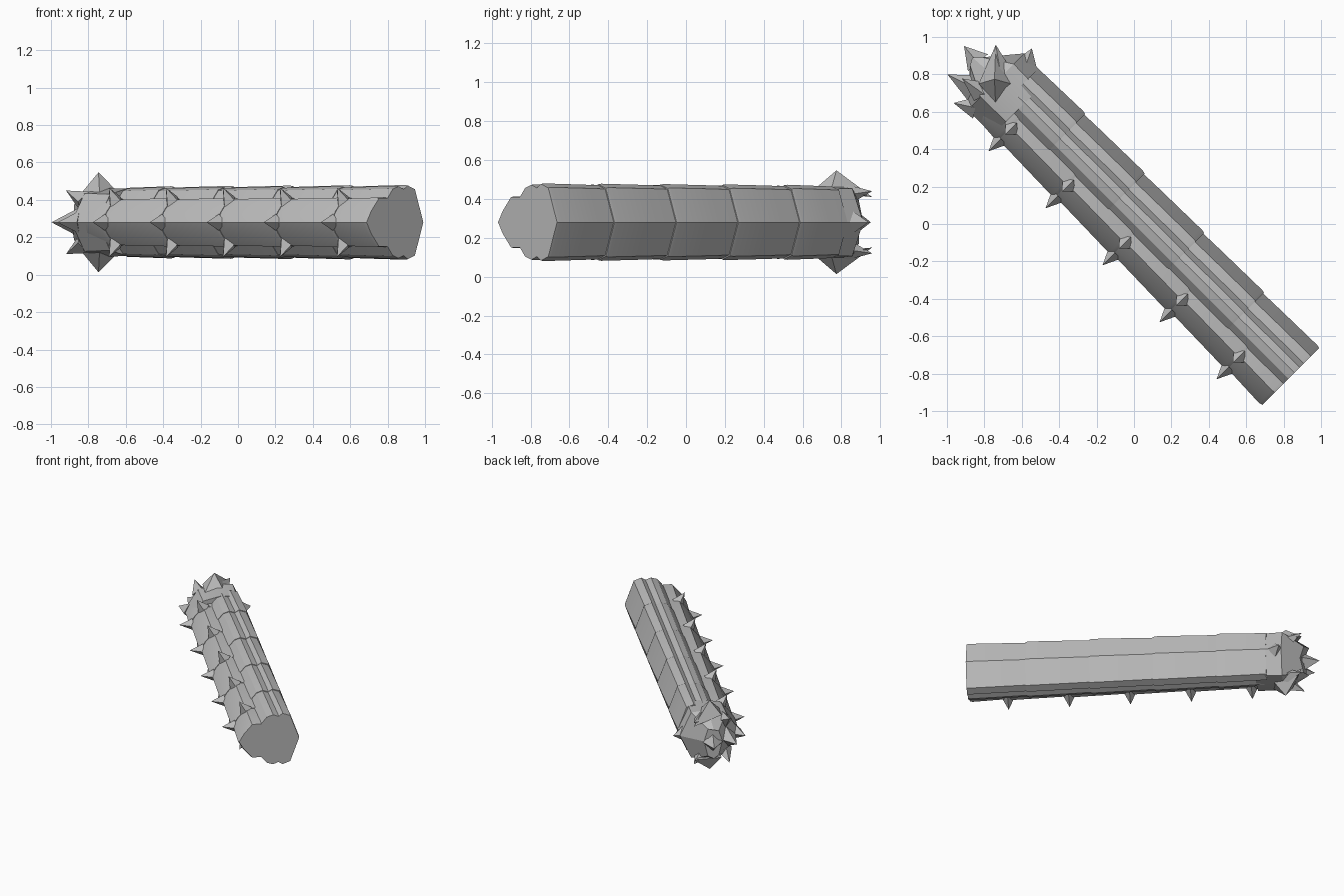
import bpy, bmesh, math
from mathutils import Vector

if "Cube" in bpy.data.objects:
    bpy.data.objects.remove(bpy.data.objects["Cube"])

MID = 0.28
stone = bpy.data.materials.new("grey stone")
stone.use_nodes = True
grey = (0.5, 0.5, 0.5, 1)
stone.diffuse_color = grey
stone.node_tree.nodes["Principled BSDF"].inputs["Base Color"].default_value = grey


def place(u, v, z):
    """u runs along the beam, v across it, z is height from its middle."""
    r = math.sqrt(0.5)
    return Vector(((u + v) * r, (v - u) * r, MID + z))


def finish(bm, name, smooth=True):
    bmesh.ops.recalc_face_normals(bm, faces=bm.faces)
    mesh = bpy.data.meshes.new(name)
    bm.to_mesh(mesh)
    bm.free()
    mesh.materials.append(stone)
    ob = bpy.data.objects.new(name, mesh)
    bpy.context.collection.objects.link(ob)
    bpy.ops.object.select_all(action="DESELECT")
    ob.select_set(True)
    bpy.context.view_layer.objects.active = ob
    if smooth:
        bpy.ops.object.shade_smooth_by_angle(angle=math.radians(22))
    return ob


def mirrored(half):
    """Close a half profile by mirroring it below the middle."""
    return half + [(v, -z) for v, z in reversed(half) if z > 0]


def loft(name, rings):
    """Join rings of (u, v, z) points and cap both ends."""
    bm = bmesh.new()
    rows = [[bm.verts.new(place(*p)) for p in ring] for ring in rings]
    n = len(rows[0])
    for a, b in zip(rows, rows[1:]):
        for i in range(n):
            j = (i + 1) % n
            bm.faces.new((a[i], a[j], b[j], b[i]))
    bm.faces.new(rows[0])
    bm.faces.new(rows[-1])
    return finish(bm, name)


def section(profile, u, scale):
    taper = 0.96 + 0.04 * (u + 0.9) / 2.07
    return [(u, v * scale, z * scale * taper) for v, z in profile]


def spike(name, base, tip):
    """Pyramid on any base, with (u, v, z) points."""
    bm = bmesh.new()
    ring = [bm.verts.new(place(*p)) for p in base]
    top = bm.verts.new(place(*tip))
    bm.faces.new(ring)
    for i, a in enumerate(ring):
        bm.faces.new((a, ring[(i + 1) % len(ring)], top))
    return finish(bm, name, False)


def thorn(name, root, tip, width, turn=0.0):
    """Four sided spike whose base faces the tip."""
    root, tip = Vector(root), Vector(tip)
    axis = (tip - root).normalized()
    side = axis.cross(Vector((0, 0, 1))).normalized()
    up = side.cross(axis)
    base = []
    for i in range(4):
        t = turn + i * math.pi / 2
        base.append(root + (side * math.cos(t) + up * math.sin(t)) * width)
    return spike(name, base, tip)


# Wide plated half of the beam, with two ridges above and below
plate = mirrored([(0.235, 0), (0.17, 0.18), (0.115, 0.2), (0.085, 0.18),
                  (0.045, 0.195), (0.0, 0.18), (-0.045, 0.125)])
cuts = [-0.95, -0.6, -0.15, 0.3, 0.752, 1.17]
for i, (a, b) in enumerate(zip(cuts, cuts[1:])):
    loft(f"wide_plate_{i + 1}", [section(plate, a, 0.96),
                                 section(plate, a + 0.12, 0.975),
                                 section(plate, b - 0.02, 1.0),
                                 section(plate, b, 0.985)])

# Narrow thorny half of the beam
rail = mirrored([(-0.2, 0), (-0.165, 0.06), (-0.105, 0.13), (-0.02, 0.13)])
cuts = [-1.0, -0.83, -0.4, 0.035, 0.465, 0.9, 1.17]
for i, (a, b) in enumerate(zip(cuts, cuts[1:])):
    loft(f"narrow_plate_{i + 1}", [section(rail, a, 0.97),
                                   section(rail, b - 0.02, 1.02),
                                   section(rail, b, 0.99)])

# Three thorns at each joint of the narrow half
for i in range(5):
    u = -0.825 + 0.431 * i
    thorn(f"side_thorn_{i + 1}", (u, -0.18, 0), (u, -0.275, 0), 0.045)
    for s, word in ((1, "upper"), (-1, "lower")):
        thorn(f"{word}_thorn_{i + 1}", (u, -0.1, 0.11 * s),
              (u, -0.15, 0.185 * s), 0.047)

# Head: collar closing to a wedge
collar = mirrored([(0.23, 0), (0.15, 0.175), (0.03, 0.185),
                   (-0.1, 0.155), (-0.2, 0)])
loft("head", [[(-0.87, v * 0.97, z * 0.97) for v, z in collar],
              [(-1.06, v, z) for v, z in collar],
              [(-1.25 + abs(v) * 0.3, v * 0.3 + 0.01, z * 0.6) for v, z in collar]])

# Crown of spikes around the head
thorn("left_crown_spike", (-1.0, 0.17, 0), (-1.05, 0.278, 0), 0.08)
thorn("nose_spike", (-1.2, 0.02, 0), (-1.315, 0.03, 0), 0.07)
thorn("right_crown_spike", (-1.12, -0.09, 0), (-1.27, -0.14, 0), 0.075)
thorn("cheek_spike", (-1.04, -0.16, 0), (-1.14, -0.225, 0), 0.06)
for s, word in ((1, "upper"), (-1, "lower")):
    # Diamond horn with its pointed leaf
    diamond = [(-1.2, 0.155, 0.13), (-1.117, -0.057, 0.165),
               (-0.983, -0.064, 0.16), (-0.997, 0.064, 0.18)]
    spike(f"{word}_horn", [(u, v, z * s) for u, v, z in diamond],
          (-1.075, 0.02, 0.267 * s))
    thorn(f"{word}_leaf", (-1.08, 0.07, 0.14 * s), (-1.2, 0.155, 0.16 * s), 0.06)
    thorn(f"{word}_cheek_spike", (-1.08, -0.08, 0.11 * s),
          (-1.2, -0.1, 0.17 * s), 0.06)
